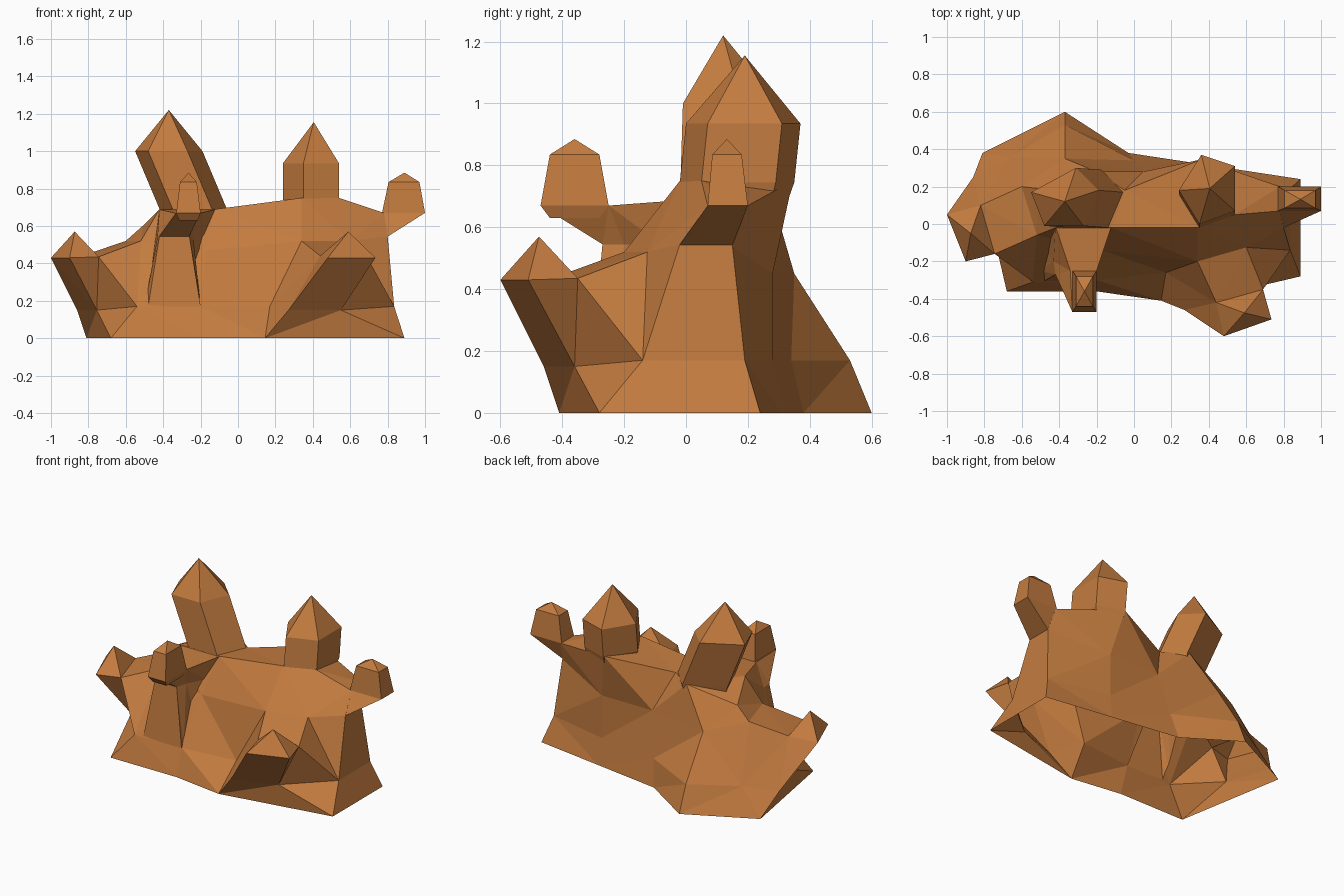
import bpy, bmesh

if "Cube" in bpy.data.objects:
    bpy.data.objects.remove(bpy.data.objects["Cube"])

mat = bpy.data.materials.new("brown_rock")
mat.diffuse_color = (0.55, 0.2, 0.05, 1)
mat.use_nodes = True
mat.node_tree.nodes["Principled BSDF"].inputs["Base Color"].default_value = mat.diffuse_color


def skin(rings, skip=()):
    """Faces between rings of equal length; skip lists the columns left out."""
    n = len(rings[0])
    return [(a[i], a[(i + 1) % n], b[(i + 1) % n], b[i])
            for k, (a, b) in enumerate(zip(rings, rings[1:]))
            for i in range(n) if not (k < 2 and i in skip)]


def cone(ring, tip):
    return [(p, q, tip) for p, q in zip(ring, ring[1:] + ring[:1])]


def build(name, faces):
    """Turn lists of corner points into one welded flat-shaded object."""
    bm = bmesh.new()
    for f in faces:
        pts = list(dict.fromkeys(f))
        if len(pts) > 2:
            bm.faces.new([bm.verts.new(p) for p in pts])
    bmesh.ops.remove_doubles(bm, verts=bm.verts, dist=0.0005)
    bmesh.ops.triangulate(bm, faces=bm.faces)
    bmesh.ops.recalc_face_normals(bm, faces=bm.faces)
    me = bpy.data.meshes.new(name)
    bm.to_mesh(me)
    bm.free()
    me.materials.append(mat)
    ob = bpy.data.objects.new(name, me)
    bpy.context.collection.objects.link(ob)
    return ob


def flat(z, pts):
    return [(x, y, z) for x, y in pts]


# Main rock mass: foot, lower band, waist, upper deck
foot = flat(0, [(-.68, -.36), (-.2, -.36), (.145, -.41), (.89, -.28), (.89, -.28),
                (.89, .24), (.43, .31), (-.03, .38), (-.37, .6), (-.81, .38)])
band = flat(.17, [(-.54, -.31), (-.2, -.3), (.17, -.26), (.835, -.14), (.835, -.14),
                  (.835, .19), (.42, .28), (0, .34), (-.37, .53), (-.66, .36)])
waist = [(-.52, -.06, .52), (-.17, -.14, .47), (.34, -.2, .52), (.6, -.125, .52),
         (.8, -.02, .545), (.8, .15, .54), (.42, .28, .45), (.05, .28, .45),
         (-.37, .35, .45), (-.6, .2, .52)]
deck = [(-.42, -.02, .69), (-.12, -.02, .69), (.34, -.02, .75), (.54, .05, .75),
        (.78, .07, .67), (.78, .2, .67), (.36, .345, .75), (-.05, .18, .69),
        (-.2, .28, .69), (-.51, .19, .6)]


# Low spurs growing from a gap in the rock: outward lean, pyramid point
def spur(i, p, q, t0, t1, t2, t5, tip):
    j = (i + 1) % 10
    a, b, r, s = foot[i], foot[j], band[j], band[i]
    rings = [[a, b, b, b, a, a], [p, q, q, r, s, p], [t0, t1, t2, waist[j], waist[i], t5]]
    return (skin(rings, (3,)) + cone([t0, t1, t2, t5], tip)
            + [(t5, t2, waist[j], waist[i])])


faces = skin([foot, band, waist, deck], (2, 9)) + [foot[::-1], deck]
faces += spur(2, (.27, -.46, .15), (.55, -.36, .15), (.48, -.6, .43), (.735, -.51, .43),
              (.69, -.35, .435), (.44, -.42, .44), (.59, -.475, .57))
faces += spur(9, (-.86, .25, .15), (-.755, -.04, .15), (-1, .05, .43), (-.9, -.2, .43),
              (-.745, -.16, .435), (-.82, .1, .445), (-.873, -.05, .57))
rock = build("rock_cluster", faces)
parts = []


# Tall five-sided crystals: shoulder ring carried down along a lean to a narrow root
def tower(name, shoulder, z, base_z, lean, tip):
    base = [(x + lean[0], y + lean[1]) for x, y in shoulder]
    cx, cy = (sum(c) / len(base) for c in zip(*base))
    root = [(cx + (x - cx) * .75, cy + (y - cy) * .75) for x, y in base]
    rings = [flat(base_z - .13, root), flat(base_z, base), flat(z, shoulder)]
    parts.append(build(name, skin(rings) + [rings[0][::-1]] + cone(rings[-1], tip)))


tower("tall_crystal", [(-.48, -.01), (-.27, -.01), (-.19, .18), (-.31, .3), (-.55, .17)],
      1.0, .68, (.135, -.01), (-.37, .12, 1.22))
tower("right_crystal", [(.24, .18), (.35, 0), (.54, .07), (.54, .31), (.36, .37)],
      .935, .745, (0, -.02), (.405, .19, 1.155))

# Buttress and overhanging ledge below the front bud
ledge = [
    flat(.17, [(-.48, -.305), (-.2, -.305), (-.2, -.28), (-.2, -.1), (-.5, -.1), (-.5, -.25)]),
    flat(.545, [(-.42, -.27), (-.26, -.27), (-.24, -.2), (-.18, -.08), (-.44, -.05), (-.43, -.2)]),
    [(-.33, -.47, .67), (-.2, -.47, .67), (-.2, -.25, .67),
     (-.12, -.01, .688), (-.42, -.01, .688), (-.34, -.25, .67)],
]
parts.append(build("front_ledge", skin(ledge) + [ledge[0][::-1], ledge[-1]]))


# Small square buds
def box(x0, x1, y0, y1, z):
    return flat(z, [(x0, y0), (x1, y0), (x1, y1), (x0, y1)])


def bud(name, rings, tip):
    parts.append(build(name, skin(rings) + [rings[0][::-1]] + cone(rings[-1], tip)))


bud("front_bud", [box(-.315, -.215, -.44, -.28, .63), box(-.33, -.2, -.47, -.25, .67),
                  box(-.31, -.22, -.44, -.28, .835)], (-.265, -.36, .885))
bud("side_bud", [box(.68, .8, -.02, .15, .543), box(.77, 1, .07, .2, .67),
                 box(.805, .97, .085, .18, .835)], (.89, .132, .885))

# Fuse everything into one hollow shell
for part in parts:
    m = rock.modifiers.new(part.name, 'BOOLEAN')
    m.operation, m.solver, m.object = 'UNION', 'EXACT', part
deps = bpy.context.evaluated_depsgraph_get()
fused = bpy.data.meshes.new_from_object(rock.evaluated_get(deps))
rock.modifiers.clear()
rock.data = fused
for part in parts:
    bpy.data.objects.remove(part)

# Open underside
bm = bmesh.new()
bm.from_mesh(fused)
under = [f for f in bm.faces if all(v.co.z < .001 for v in f.verts)]
bmesh.ops.delete(bm, geom=under, context='FACES')
bm.to_mesh(fused)
bm.free()
